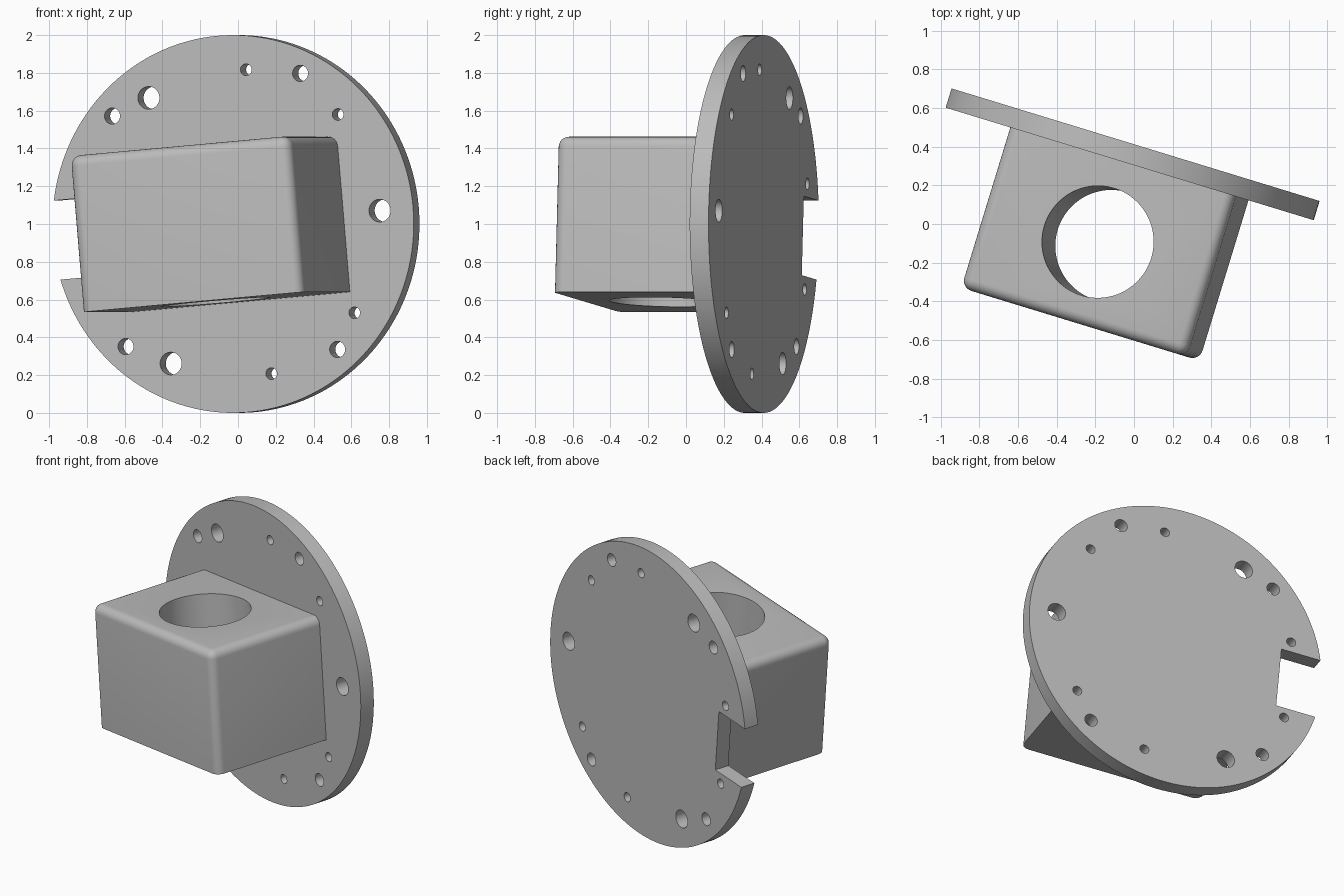
import bpy, bmesh
from math import radians, cos, sin
from mathutils import Matrix, Vector

cube = bpy.data.objects.get("Cube")
if cube:
    bpy.data.objects.remove(cube, do_unlink=True)

grey = bpy.data.materials.new("plain grey")
grey.use_nodes = True
grey.diffuse_color = (0.5, 0.5, 0.5, 1)
grey.node_tree.nodes["Principled BSDF"].inputs["Base Color"].default_value = (0.5, 0.5, 0.5, 1)

# Placement shared by all parts: disc roll, then turn about the vertical
PLACE = (Matrix.Translation((-0.026, 0.312, 1.0))
         @ Matrix.Rotation(radians(-17), 4, 'Z') @ Matrix.Rotation(radians(-5), 4, 'Y'))
ALONG_Y = Matrix.Rotation(radians(90), 4, 'X')
THICK, DEPTH, HALF_W, HALF_H = 0.104, 0.868, 0.613, 0.415


def add_cylinder(bm, centre, radius, length, turn=Matrix(), segments=48):
    bmesh.ops.create_cone(bm, cap_ends=True, segments=segments, radius1=radius, radius2=radius,
                          depth=length, matrix=Matrix.Translation(centre) @ turn)


def add_box(bm, low, high):
    low, high = Vector(low), Vector(high)
    bmesh.ops.create_cube(bm, size=1, matrix=Matrix.Translation((low + high) / 2)
                          @ Matrix.Diagonal((*(high - low), 1)))


def make_object(name, bm):
    bmesh.ops.recalc_face_normals(bm, faces=bm.faces)
    mesh = bpy.data.meshes.new(name)
    bm.to_mesh(mesh)
    bm.free()
    mesh.materials.append(grey)
    obj = bpy.data.objects.new(name, mesh)
    bpy.context.collection.objects.link(obj)
    obj.matrix_world = PLACE
    return obj


def activate(obj):
    bpy.ops.object.select_all(action='DESELECT')
    obj.select_set(True)
    bpy.context.view_layer.objects.active = obj


def cut(obj, bm):
    cutter = make_object("cutter", bm)
    cutter.hide_render = True
    mod = obj.modifiers.new("cut", 'BOOLEAN')
    mod.operation, mod.solver, mod.object = 'DIFFERENCE', 'EXACT', cutter
    activate(obj)
    bpy.ops.object.modifier_apply(modifier=mod.name)
    bpy.data.objects.remove(cutter, do_unlink=True)
    activate(obj)
    bpy.ops.object.shade_smooth_by_angle(angle=radians(30))


# Mounting disc
bm = bmesh.new()
add_cylinder(bm, (0, THICK / 2, 0), 1.0, THICK, ALONG_Y, 160)
disc = make_object("mounting_disc", bm)

# Rim notch and the three families of bolt holes: radius, circle radius, angles
bm = bmesh.new()
add_box(bm, (-1.2, -0.1, -0.21), (-0.71, 0.3, 0.21))
hole_sets = [(0.06, 0.815, (0, 120, 240)),
             (0.043, 0.88, (60, 134.5, -137.5, -54)),
             (0.031, 0.82, (40, 80, 160, 200, 280, 320))]
for radius, ring, angles in hole_sets:
    for angle in map(radians, angles):
        add_cylinder(bm, (ring * cos(angle), THICK / 2, ring * sin(angle)),
                     radius, 0.4, ALONG_Y, 32)
cut(disc, bm)

# Housing block, rounded on its top and front upright edges
bm = bmesh.new()
add_box(bm, (-HALF_W, -DEPTH, -HALF_H), (HALF_W, 0.01, HALF_H))


def is_rounded(edge):
    a, b = (v.co for v in edge.verts)
    on_top = min(a.z, b.z) > 0
    at_back = min(a.y, b.y) > -0.1
    front_upright = max(a.y, b.y) < -0.1 and abs(a.z - b.z) > 0.1
    return (on_top and not at_back) or front_upright


bmesh.ops.bevel(bm, geom=[e for e in bm.edges if is_rounded(e)], offset=0.055,
                segments=6, profile=0.5, affect='EDGES')
block = make_object("housing_block", bm)

# Bore through the block from top to bottom
bm = bmesh.new()
add_cylinder(bm, (0, -DEPTH / 2, 0), 0.29, 1.2, segments=96)
cut(block, bm)
